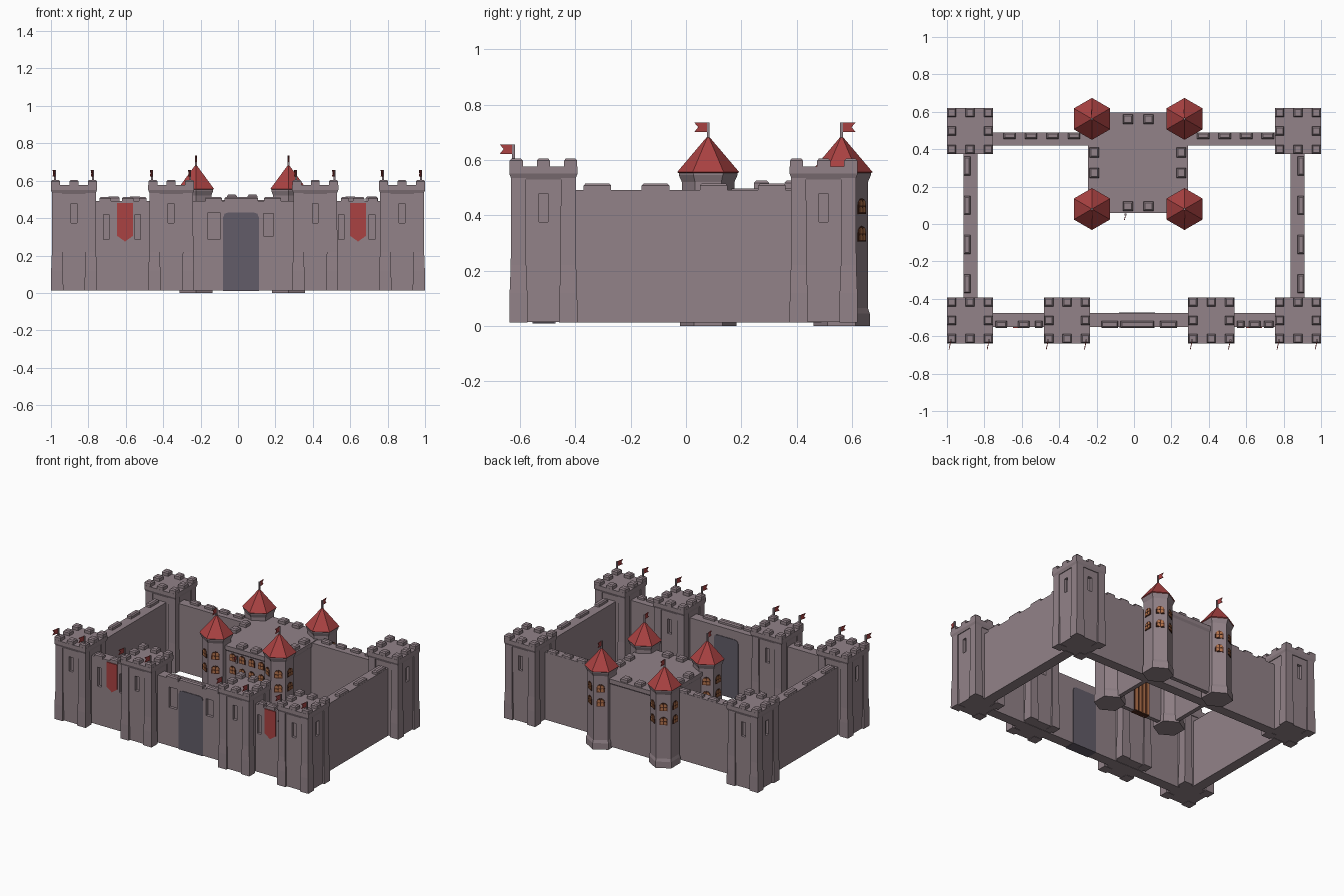
import bpy, bmesh, math
from mathutils import Matrix, Vector

if "Cube" in bpy.data.objects:
    bpy.data.objects.remove(bpy.data.objects["Cube"])


def material(name, rgb):
    m = bpy.data.materials.new(name)
    m.diffuse_color = (*rgb, 1)
    m.use_nodes = True
    m.node_tree.nodes["Principled BSDF"].inputs["Base Color"].default_value = m.diffuse_color
    return m


STONE = material("stone", (0.287, 0.223, 0.246))
RED = material("red", (0.40, 0.054, 0.054))
GATE = material("slate_gate", (0.122, 0.107, 0.138))
BROWN = material("dark_brown", (0.075, 0.022, 0.012))
PANE = material("amber_pane", (0.45, 0.17, 0.07))


def finish(bm, name, mat):
    bmesh.ops.recalc_face_normals(bm, faces=bm.faces)
    me = bpy.data.meshes.new(name)
    bm.to_mesh(me)
    bm.free()
    me.materials.append(mat)
    ob = bpy.data.objects.new(name, me)
    bpy.context.collection.objects.link(ob)
    return ob


def loft(bm, rings):
    # skin a list of point rings and cap both ends
    vs = [[bm.verts.new(p) for p in r] for r in rings]
    n = len(vs[0])
    for a, b in zip(vs, vs[1:]):
        for i in range(n):
            j = (i + 1) % n
            bm.faces.new((a[i], a[j], b[j], b[i]))
    bm.faces.new(vs[0][::-1])
    bm.faces.new(vs[-1])


def rect(x0, x1, y0, y1, z, g=0):
    return [(x0 - g, y0 - g, z), (x1 + g, y0 - g, z), (x1 + g, y1 + g, z), (x0 - g, y1 + g, z)]


def box(bm, x0, x1, y0, y1, z0, z1):
    loft(bm, [rect(x0, x1, y0, y1, z0), rect(x0, x1, y0, y1, z1)])


def merlon(bm, cx, cy, sx, sy, z0, z1):
    r = (cx - sx / 2, cx + sx / 2, cy - sy / 2, cy + sy / 2)
    loft(bm, [rect(*r, z0), rect(*r, z1 - 0.008), rect(*r, z1, -0.007)])


def hexring(cx, cy, r, z):
    return [(cx + r * math.cos(math.radians(90 + 60 * k)),
             cy + r * math.sin(math.radians(90 + 60 * k)), z) for k in range(6)]


def plate(bm, pts, mat, t):
    # extrude a flat outline along the matrix's local z
    loft(bm, [[mat @ Vector((x, y, d)) for x, y in pts] for d in (0, t)])


def facing(origin, deg):
    # local x = along the wall, local y = up, local z = outward
    a = math.radians(deg)
    c, s = math.cos(a), math.sin(a)
    x, y, z = origin
    return Matrix(((-s, 0, c, x), (c, 0, s, y), (0, 1, 0, z), (0, 0, 0, 1)))


def arch(x, y, w, h, n=6):
    r = w / 2
    return [(x - r, y), (x + r, y)] + [
        (x + r * math.cos(math.pi * k / n), y + h - r + r * math.sin(math.pi * k / n))
        for k in range(n + 1)]


frames, panes = bmesh.new(), bmesh.new()
poles, flags = bmesh.new(), bmesh.new()
cuts = bmesh.new()


def window(origin, deg, w, h):
    m = facing(origin, deg)
    plate(frames, arch(0, 0, w, h), m @ Matrix.Translation((0, 0, -0.003)), 0.007)
    for s in (-1, 1):
        for y, ph in ((0.006, h * 0.36), (h * 0.53, h * 0.36)):
            x = s * w * 0.21
            plate(panes, arch(x, y, w * 0.32, ph), m, 0.006)


def flag(x, y, z0, z1, deg, length=0.05, height=0.034):
    box(poles, x - 0.005, x + 0.005, y - 0.005, y + 0.005, z0, z1)
    b = z1 - height
    a = math.radians(deg)
    m = facing((x, y, b), deg - 90) @ Matrix.Translation((0, 0, -0.002))
    pts = [(0, 0), (length, 0), (length * 0.72, height / 2), (length, height), (0, height)]
    plate(flags, pts, m, 0.004)


# ---- square towers: recessed body, corner buttresses, cap, merlons ----
TOWERS = [(-0.877, -0.515), (0.877, -0.515), (-0.357, -0.515), (0.413, -0.515),
          (-0.877, 0.497), (0.877, 0.497)]
bodies, butts, caps, merl = (bmesh.new() for _ in range(4))
for cx, cy in TOWERS:
    box(bodies, cx - 0.11, cx + 0.11, cy - 0.11, cy + 0.11, 0.014, 0.555)
    for sx in (-1, 1):
        for sy in (-1, 1):
            def foot(w, e, z):
                xs = sorted((cx + sx * e, cx + sx * (e - w)))
                ys = sorted((cy + sy * e, cy + sy * (e - w)))
                return rect(*xs, *ys, z)
            loft(butts, [foot(0.066, 0.123, 0.012), foot(0.064, 0.122, 0.12),
                         foot(0.056, 0.118, 0.22), foot(0.054, 0.117, 0.55)])
    sq = (cx - 0.123, cx + 0.123, cy - 0.123, cy + 0.123)
    loft(caps, [rect(*sq, 0.53, -0.008), rect(*sq, 0.55), rect(*sq, 0.576)])
    for i in (-1, 0, 1):
        for j in (-1, 0, 1):
            if i or j:
                merlon(merl, cx + i * 0.098, cy + j * 0.098, 0.048, 0.048, 0.57, 0.605)
    # arrow slits on the free sides
    sides = [(0, 1 if cy > 0 else -1)]
    sides.append((1 if cx > 0 else -1, 0) if abs(cx) > 0.8 else (0, 1))
    for nx, ny in sides:
        hx, hy = (0.02, 0.016) if nx else (0.016, 0.02)
        px, py = cx + nx * 0.11, cy + ny * 0.11
        box(cuts, px - hx, px + hx, py - hy, py + hy, 0.375, 0.478)
    if cy < 0:
        for s in (-1, 1):
            flag(cx + s * 0.102, cy - 0.108, 0.6, 0.656, -102)
tower_bodies = finish(bodies, "tower_bodies", STONE)
finish(butts, "tower_buttresses", STONE)
finish(caps, "tower_caps", STONE)
finish(merl, "tower_merlons", STONE)

# ---- curtain walls ----
walls, wm = bmesh.new(), bmesh.new()
box(walls, -0.78, 0.78, -0.55, -0.476, 0.012, 0.492)
box(walls, -0.78, 0.78, 0.42, 0.49, 0.012, 0.492)
for s in (-1, 1):
    x0, x1 = sorted((s * 0.837, s * 0.912))
    box(walls, x0, x1, -0.41, 0.40, 0.012, 0.492)
    for k in range(4):
        merlon(wm, s * 0.893, 0.31 - 0.21 * k, 0.036, 0.1, 0.485, 0.515)
    for k in range(4):
        merlon(wm, 0.025 + s * (0.345 + 0.115 * k), 0.472, 0.065, 0.034, 0.485, 0.515)
for x, w in ((-0.71, 0.06), (-0.59, 0.06), (-0.51, 0.04), (0.57, 0.04), (0.645, 0.06), (0.72, 0.05),
             (-0.13, 0.09), (0.018, 0.18), (0.185, 0.09)):
    merlon(wm, x, -0.537, w, 0.036, 0.485, 0.514)
for x0, x1, z0, z1 in ((-0.72, -0.69, 0.285, 0.42), (-0.55, -0.52, 0.285, 0.42),
                       (0.537, 0.567, 0.285, 0.42), (0.70, 0.732, 0.285, 0.42),
                       (-0.16, -0.097, 0.285, 0.43), (0.135, 0.19, 0.305, 0.425)):
    box(cuts, x0, x1, -0.57, -0.53, z0, z1)
curtain = finish(walls, "curtain_walls", STONE)
finish(wm, "wall_merlons", STONE)

# arrow slit cutter
cutter = finish(cuts, "slit_cutter", STONE)
cutter.hide_render = True
cutter.display_type = 'WIRE'
for ob in (tower_bodies, curtain):
    mod = ob.modifiers.new("slits", 'BOOLEAN')
    mod.object = cutter
    mod.operation = 'DIFFERENCE'
    mod.solver = 'EXACT'

# ---- main gate and hanging banners ----
gate = bmesh.new()
w, h, c = 0.095, 0.42, 0.025
plate(gate, [(-w, 0), (w, 0), (w, h - c), (w - 0.007, h - 0.007), (w - c, h),
             (c - w, h), (0.007 - w, h - 0.007), (-w, h - c)],
      facing((0.016, -0.472, 0.01), -90), 0.082)
finish(gate, "main_gate", GATE)
ban = bmesh.new()
for x in (-0.604, 0.642):
    plate(ban, [(-0.042, 0.205), (-0.042, 0.03), (0, 0), (0.042, 0.03), (0.042, 0.205)],
          facing((x, -0.548, 0.275), -90), 0.009)
finish(ban, "wall_banners", RED)

# ---- keep: hollow shell open below ----
K = (-0.235, 0.28, 0.07, 0.585)
keep = bmesh.new()
loft(keep, [rect(*K, 0.465, -0.03), rect(*K, 0.012, -0.03), rect(*K, 0.012), rect(*K, 0.455),
            rect(*K, 0.47, 0.01), rect(*K, 0.497, 0.01)])
finish(keep, "keep", STONE)
km = bmesh.new()
for d in (-0.055, 0.055):
    for y in (0.095, 0.56):
        merlon(km, 0.0225 + d, y, 0.054, 0.05, 0.49, 0.525)
    for x in (-0.212, 0.253):
        merlon(km, x, 0.328 + d, 0.05, 0.054, 0.49, 0.525)
finish(km, "keep_merlons", STONE)
for x in (-0.09, -0.015, 0.06, 0.135):
    for z in (0.305, 0.395):
        window((x, 0.07, z), -90, 0.048, 0.055)

# keep door, planked on both sides
door, planks = bmesh.new(), bmesh.new()
box(door, -0.04, 0.085, 0.065, 0.105, 0.012, 0.25)
for k in range(4):
    x = -0.033 + 0.031 * k
    box(planks, x, x + 0.017, 0.061, 0.109, 0.014, 0.247)
finish(door, "keep_door", BROWN)
finish(planks, "door_planks", PANE)

# ---- hexagonal corner turrets with red roofs ----
tur, roofs = bmesh.new(), bmesh.new()
for cx, sx in ((-0.225, -1), (0.27, 1)):
    for cy, sy in ((0.08, -1), (0.562, 1)):
        loft(tur, [hexring(cx, cy, r, z) for r, z in
                   ((0.102, 0), (0.102, 0.045), (0.095, 0.065), (0.095, 0.52),
                    (0.106, 0.545), (0.106, 0.558))])
        loft(roofs, [hexring(cx, cy, r, z) for r, z in
                     ((0.106, 0.552), (0.112, 0.556), (0.007, 0.68))])
        flag(cx, cy, 0.665, 0.735, 90 * sy + 4)
        for k in range(6):
            a = math.radians(60 * k)
            nx, ny = math.cos(a), math.sin(a)
            # skip faces buried in the keep
            if nx * sx < -0.9 or (nx * sx < 0 and ny * sy < 0):
                continue
            for z in (0.305, 0.405):
                window((cx + nx * 0.0823, cy + ny * 0.0823, z), 60 * k, 0.054, 0.056)
finish(tur, "turrets", STONE)
finish(roofs, "turret_roofs", RED)

# small pennant over the keep door
flag(-0.045, 0.05, 0.40, 0.45, -102, 0.03, 0.022)

finish(frames, "window_frames", BROWN)
finish(panes, "window_panes", PANE)
finish(poles, "flag_poles", STONE)
finish(flags, "flags", RED)
